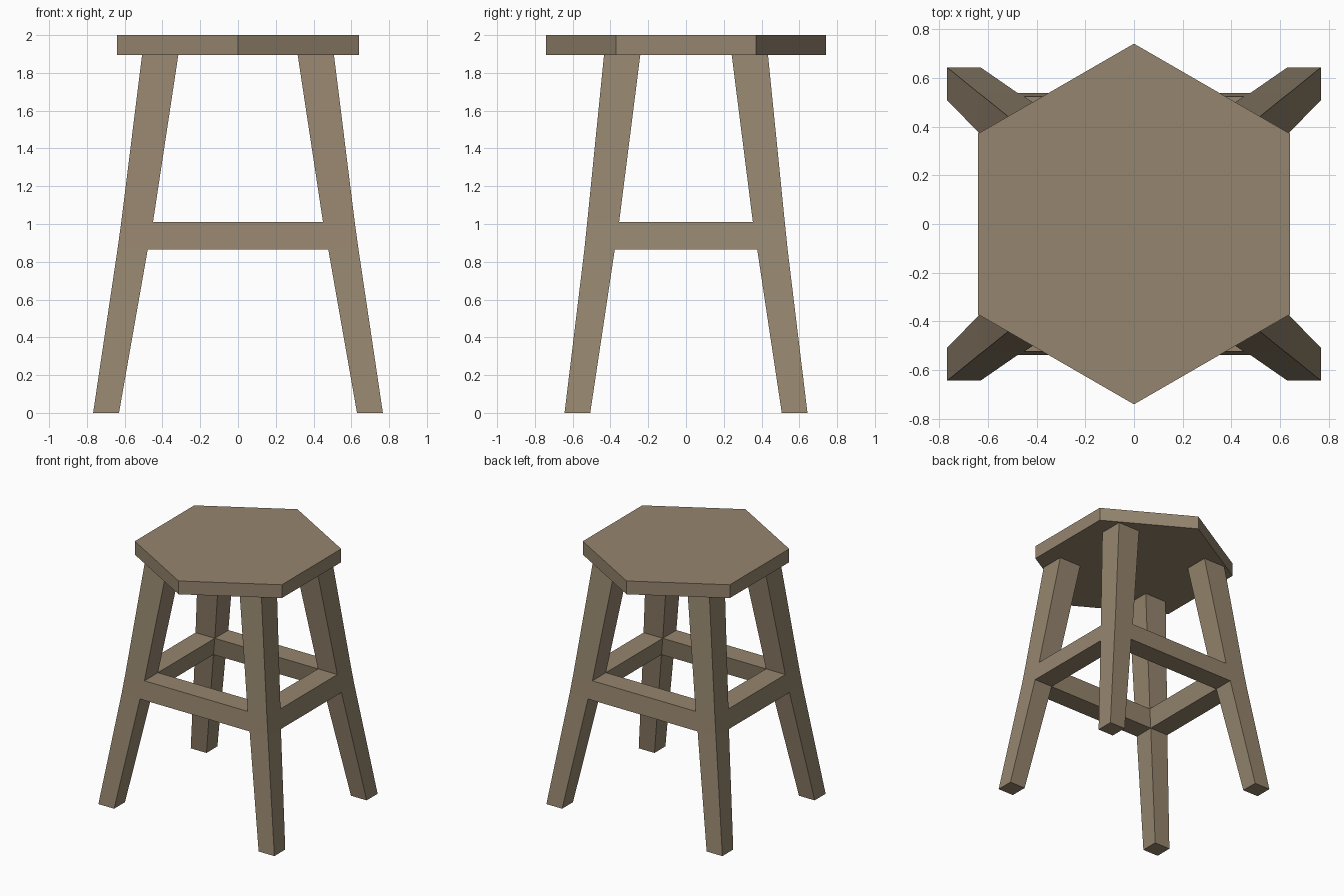
import bpy, bmesh, math

if "Cube" in bpy.data.objects:
    bpy.data.objects.remove(bpy.data.objects["Cube"])

wood = bpy.data.materials.new("brown wood")
wood.diffuse_color = (0.30, 0.235, 0.156, 1)
wood.use_nodes = True
wood.node_tree.nodes["Principled BSDF"].inputs["Base Color"].default_value = wood.diffuse_color


def finish(bm, name):
    bmesh.ops.recalc_face_normals(bm, faces=bm.faces)
    mesh = bpy.data.meshes.new(name)
    bm.to_mesh(mesh)
    bm.free()
    mesh.materials.append(wood)
    obj = bpy.data.objects.new(name, mesh)
    bpy.context.collection.objects.link(obj)
    return obj


# Hexagonal seat, points towards front and back
bm = bmesh.new()
bmesh.ops.create_cone(bm, cap_ends=True, segments=6, radius1=0.74, radius2=0.74, depth=0.105)
for v in bm.verts:
    a = round((math.atan2(v.co.x, v.co.y)) / (math.pi / 3)) * math.pi / 3
    v.co.x, v.co.y = 0.74 * math.sin(a), 0.74 * math.cos(a)
    v.co.z += 1.9475
finish(bm, "seat")

# Leg cross-sections: z, (inner x, outer x), (inner y, outer y)
SECTIONS = [
    (0.00, (0.63, 0.767), (0.507, 0.643)),
    (0.865, (0.478, 0.638), (0.377, 0.538)),
    (1.01, (0.45, 0.618), (0.354, 0.523)),
    (1.895, (0.316, 0.508), (0.242, 0.434)),
]
RING = [(0, 0), (1, 0), (1, 1), (0, 1)]  # 0 = inner, 1 = outer

# Four splayed legs joined by a flush ring of stretchers
bm = bmesh.new()
legs = {}
for sx in (-1, 1):
    for sy in (-1, 1):
        leg = [{(i, j): bm.verts.new((sx * xs[i], sy * ys[j], z)) for i, j in RING}
               for z, xs, ys in SECTIONS]
        legs[sx, sy] = leg
        for level in range(3):
            for a, b in zip(RING, RING[1:] + RING[:1]):
                inner_side = a[0] == b[0] == 0 or a[1] == b[1] == 0
                if level == 1 and inner_side:
                    continue  # a stretcher grows from here
                lo, hi = leg[level], leg[level + 1]
                bm.faces.new((lo[a], lo[b], hi[b], hi[a]))
        for end in (leg[0], leg[3]):
            bm.faces.new([end[k] for k in RING])


def stretcher(leg_a, leg_b, inner, outer):
    a, b = ([l[1][inner], l[1][outer], l[2][outer], l[2][inner]] for l in (leg_a, leg_b))
    for k in range(4):
        n = (k + 1) % 4
        bm.faces.new((a[k], a[n], b[n], b[k]))


for s in (-1, 1):
    stretcher(legs[-1, s], legs[1, s], (0, 0), (0, 1))  # front and back
    stretcher(legs[s, -1], legs[s, 1], (0, 0), (1, 0))  # left and right
finish(bm, "legs_and_stretchers")
